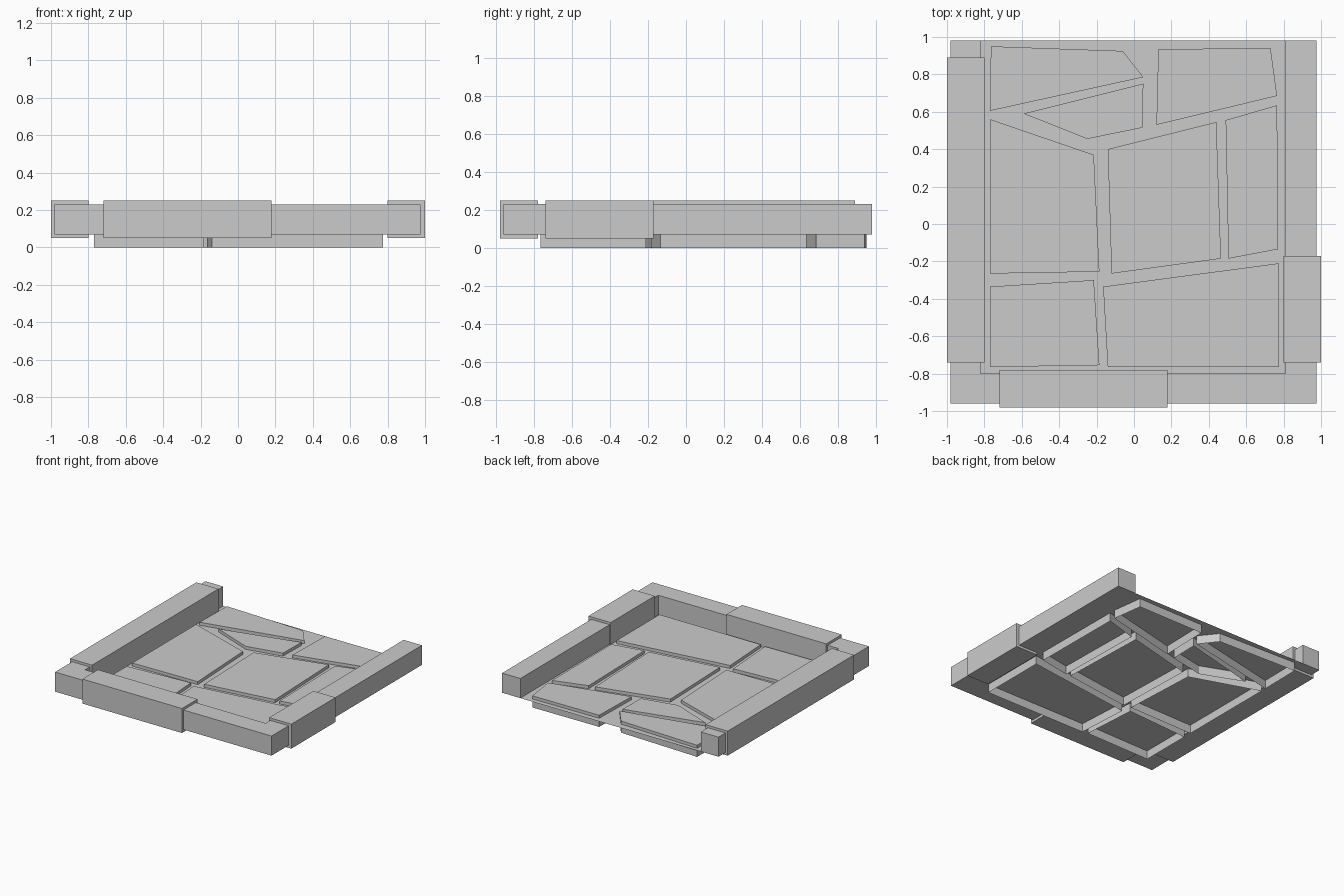
import bpy, bmesh

if "Cube" in bpy.data.objects:
    bpy.data.objects.remove(bpy.data.objects["Cube"])


def prism(name, pts, z0, z1, bottom=True):
    """Extrude a flat outline from z0 to z1, optionally open underneath."""
    bm = bmesh.new()
    lo = [bm.verts.new((x, y, z0)) for x, y in pts]
    hi = [bm.verts.new((x, y, z1)) for x, y in pts]
    n = len(pts)
    bm.faces.new(hi)
    for i in range(n):
        j = (i + 1) % n
        bm.faces.new((lo[i], lo[j], hi[j], hi[i]))
    if bottom:
        bm.faces.new(lo[::-1])
    return finish(name, bm)


def finish(name, bm):
    me = bpy.data.meshes.new(name)
    bm.to_mesh(me)
    bm.free()
    ob = bpy.data.objects.new(name, me)
    bpy.context.collection.objects.link(ob)
    return ob


def rect(x0, x1, y0, y1):
    return [(x0, y0), (x1, y0), (x1, y1), (x0, y1)]


FLOOR = 0.07

# thin floor sheet, open at the back
bm = bmesh.new()
bm.faces.new([bm.verts.new((x, y, FLOOR)) for x, y in rect(-0.82, 0.81, -0.80, 0.98)])
finish("floor", bm)

# U-shaped curb along left, front and right
prism("curb", [(-0.98, -0.96), (0.975, -0.96), (0.975, 0.98), (0.81, 0.98),
               (0.81, -0.80), (-0.82, -0.80), (-0.82, 0.98), (-0.98, 0.98)], FLOOR, 0.23)

# thicker curb blocks
for name, r in (("left_block", (-1.0, -0.80, -0.74, 0.89)),
                ("right_block", (0.80, 1.0, -0.74, -0.17)),
                ("front_block", (-0.72, 0.18, -0.98, -0.78))):
    prism(name, rect(*r), 0.05, 0.25)

# paving slabs, hollow shells open underneath (outlines counter-clockwise)
slabs = [
    [(-0.765, 0.95), (-0.77, 0.605), (0.05, 0.785), (-0.06, 0.925)],
    [(0.05, 0.75), (-0.59, 0.59), (-0.25, 0.455), (0.045, 0.515)],
    [(0.13, 0.935), (0.12, 0.53), (0.765, 0.685), (0.73, 0.94)],
    [(-0.77, 0.56), (-0.77, -0.265), (-0.185, -0.255), (-0.215, 0.37)],
    [(-0.14, 0.40), (-0.12, -0.265), (0.465, -0.185), (0.44, 0.545)],
    [(0.49, 0.555), (0.505, -0.185), (0.77, -0.135), (0.765, 0.635)],
    [(-0.77, -0.335), (-0.77, -0.765), (-0.185, -0.755), (-0.215, -0.30)],
    [(-0.165, -0.335), (-0.14, -0.765), (0.775, -0.765), (0.775, -0.21)],
]
for i, s in enumerate(slabs):
    prism(f"paving_slab_{i + 1}", s, 0.0, 0.095, bottom=False)
